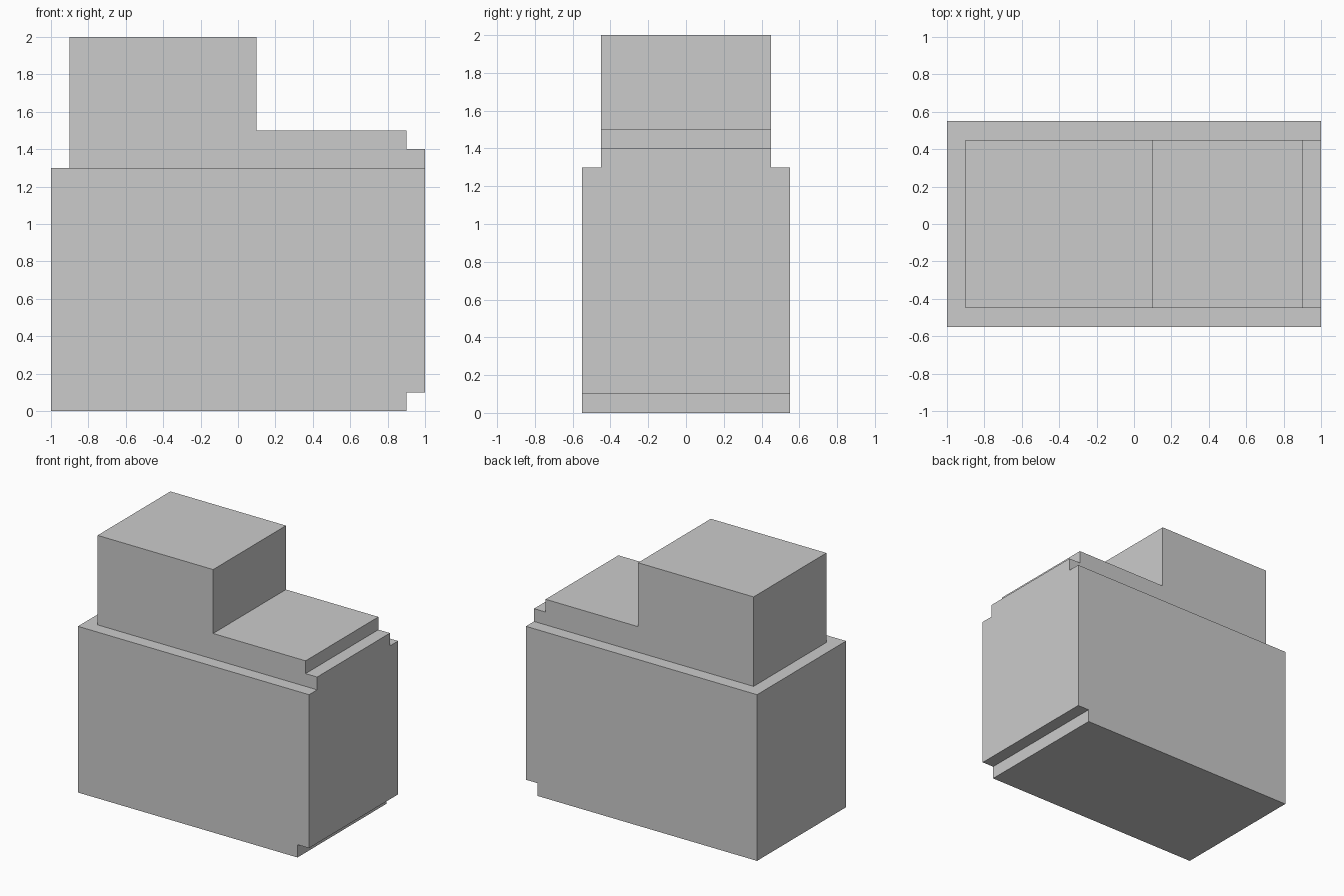
import bpy, bmesh
from mathutils import Vector

if "Cube" in bpy.data.objects:
    bpy.data.objects.remove(bpy.data.objects["Cube"])


def prism(name, points, sweep):
    """Extrude a closed 3D outline along the sweep vector."""
    bm = bmesh.new()
    face = bm.faces.new([bm.verts.new(p) for p in points])
    out = bmesh.ops.extrude_face_region(bm, geom=[face], use_keep_orig=True)
    verts = [g for g in out["geom"] if isinstance(g, bmesh.types.BMVert)]
    bmesh.ops.translate(bm, verts=verts, vec=Vector(sweep))
    bmesh.ops.recalc_face_normals(bm, faces=bm.faces)
    mesh = bpy.data.meshes.new(name)
    bm.to_mesh(mesh)
    bm.free()
    obj = bpy.data.objects.new(name, mesh)
    bpy.context.collection.objects.link(obj)
    return obj


# Stepped body: front outline (x, z) swept through the depth
front = [(-1, 0), (0.9, 0), (0.9, 0.1), (1, 0.1), (1, 1.4), (0.9, 1.4),
         (0.9, 1.5), (0.1, 1.5), (0.1, 2), (-0.9, 2), (-0.9, 1.3), (-1, 1.3)]
body = prism("stepped_body", [(x, -0.7, z) for x, z in front], (0, 1.4, 0))

# Side outline (y, z), mirrored, which narrows the body above the ledge
half = [(0.55, -0.1), (0.55, 1.3), (0.45, 1.3), (0.45, 2.1)]
side = half + [(-y, z) for y, z in reversed(half)]
cutter = prism("side_profile_cutter", [(-1.2, y, z) for y, z in side], (2.4, 0, 0))
cutter.hide_render = True

# Keep only what both outlines share
mod = body.modifiers.new("side_profile", 'BOOLEAN')
mod.operation = 'INTERSECT'
mod.solver = 'EXACT'
mod.object = cutter
bpy.context.view_layer.objects.active = body
body.select_set(True)
bpy.ops.object.modifier_apply(modifier=mod.name)
bpy.data.objects.remove(cutter)
